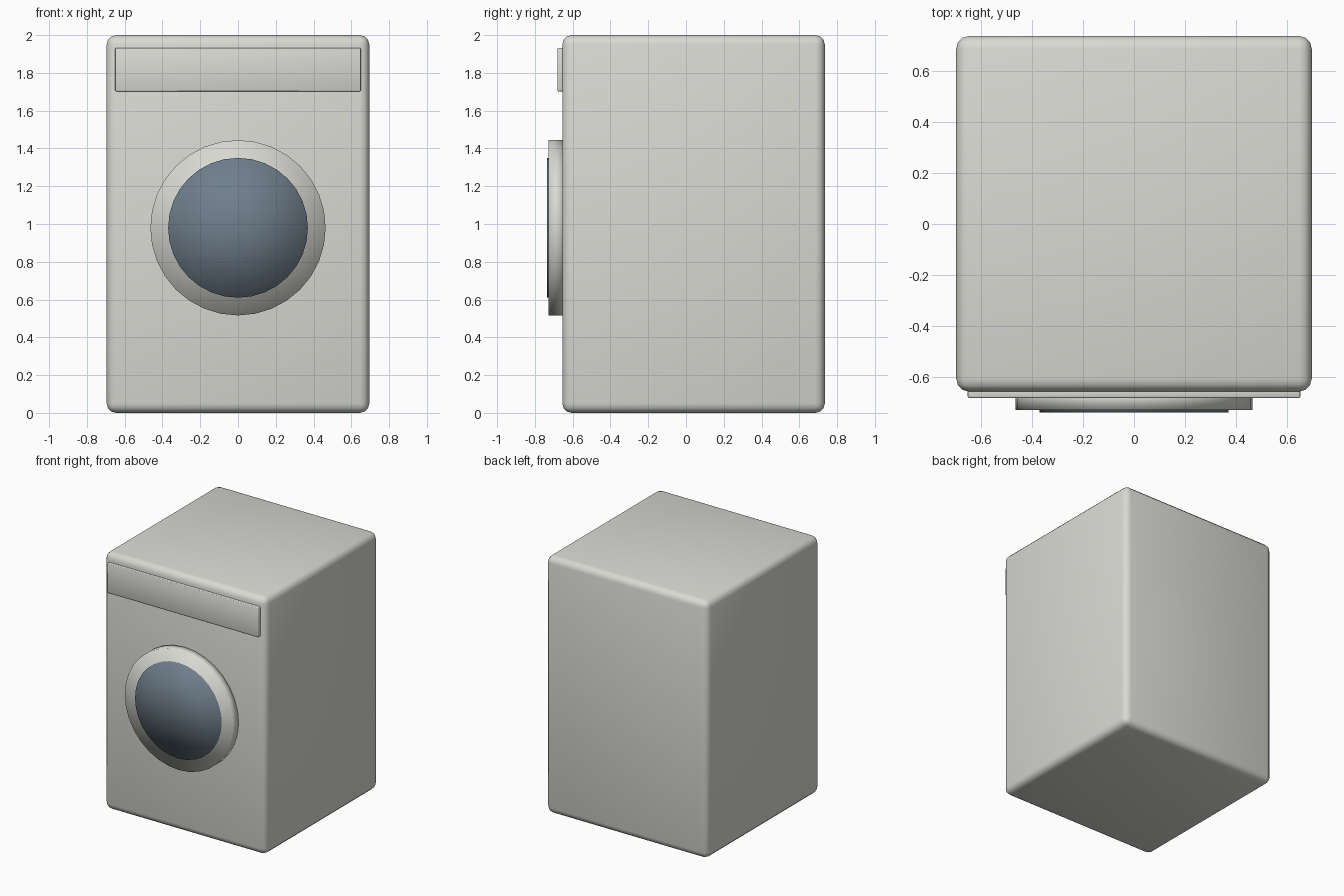
import bpy, math

cube = bpy.data.objects.get("Cube")
if cube:
    bpy.data.objects.remove(cube, do_unlink=True)


def material(name, rgb):
    mat = bpy.data.materials.new(name)
    mat.use_nodes = True
    mat.diffuse_color = (*rgb, 1)
    mat.node_tree.nodes["Principled BSDF"].inputs["Base Color"].default_value = (*rgb, 1)
    return mat


enamel = material("off white enamel", (0.70, 0.70, 0.66))
glass = material("blue grey glass", (0.16, 0.21, 0.26))


def finish(name, mat, bevel=0, segments=3):
    obj = bpy.context.object
    obj.name = name
    bpy.ops.object.transform_apply(location=False, rotation=True, scale=True)
    obj.data.materials.append(mat)
    bpy.ops.object.shade_smooth()
    if bevel:
        mod = obj.modifiers.new("rounded edges", 'BEVEL')
        mod.width = bevel
        mod.segments = segments
        mod.limit_method = 'ANGLE'
    return obj


def disc(name, radius, front, mat):
    # Round part facing forward, seated just inside the cabinet front
    back = -0.64
    bpy.ops.mesh.primitive_cylinder_add(
        vertices=32, radius=radius, depth=back - front, end_fill_type='TRIFAN',
        location=(0, (front + back) / 2, 0.98), rotation=(math.pi / 2, 0, 0))
    return finish(name, mat)


# Cabinet: square prism with fanned ends and soft edges
side = 1.39
bpy.ops.mesh.primitive_cylinder_add(
    vertices=4, radius=side / math.sqrt(2), depth=2, end_fill_type='TRIFAN',
    location=(0, 0.04, 1), rotation=(0, 0, math.pi / 4))
finish("cabinet", enamel, 0.05)

# Control panel plate
bpy.ops.mesh.primitive_cube_add(size=1, location=(0, -0.66, 1.817))
bpy.context.object.scale = (1.3, 0.04, 0.23)
finish("control_panel", enamel, 0.005, 2)

# Door ring and window
disc("door_ring", 0.464, -0.728, enamel)
disc("door_window", 0.37, -0.737, glass)
